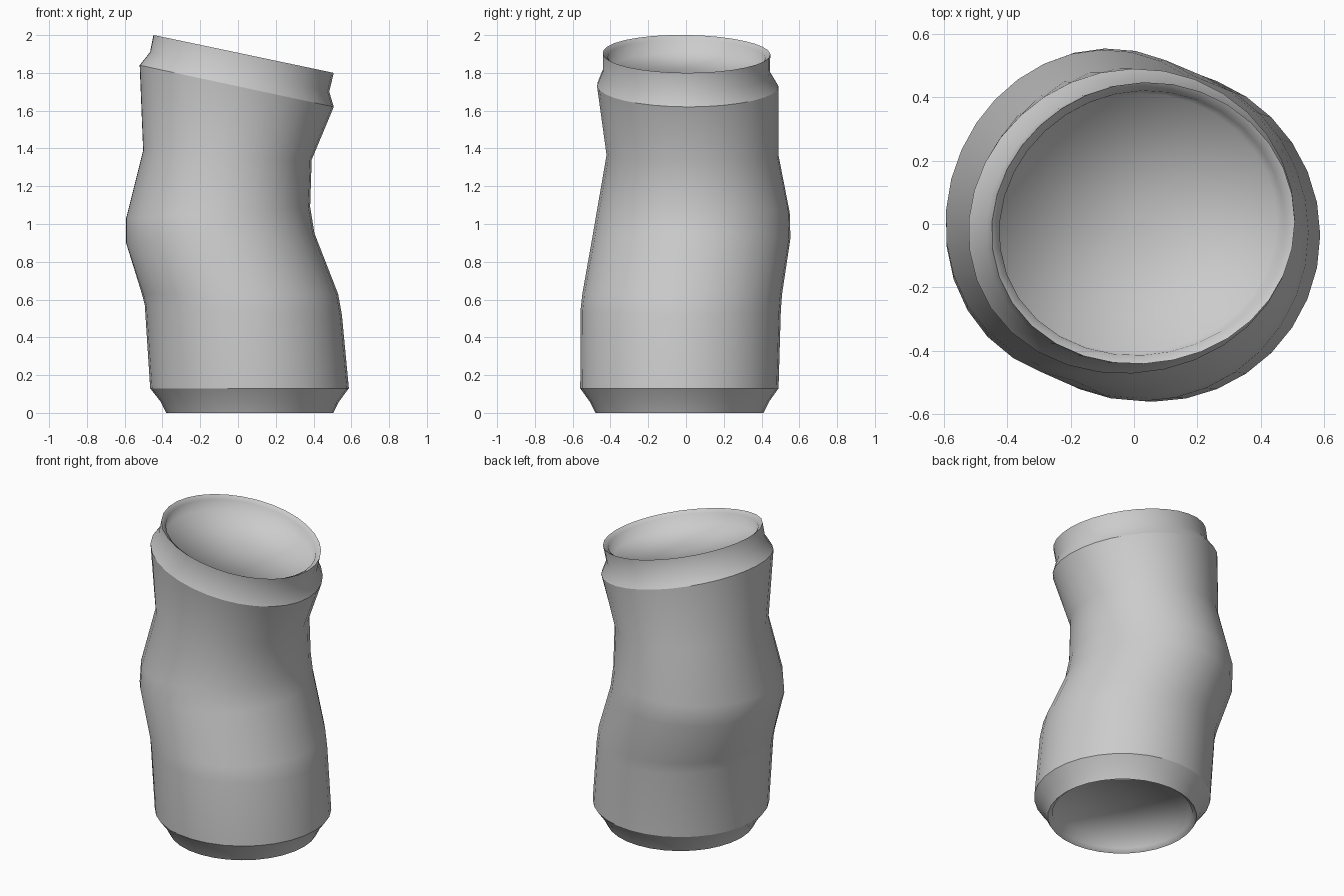
import bpy, bmesh, math
from mathutils import Vector

if "Cube" in bpy.data.objects:
    bpy.data.objects.remove(bpy.data.objects["Cube"])

SIDES = 32

# Outer rings from bottom to top: left x, left z, right x, right z, front y, back y, skew
RINGS = [
    (-0.38, 0.00, 0.505, 0.00, -0.48, 0.41, 0),
    (-0.41, 0.06, 0.535, 0.06, -0.51, 0.44, 0),
    (-0.465, 0.13, 0.587, 0.13, -0.56, 0.49, 0),
    (-0.493, 0.57, 0.55, 0.52, -0.557, 0.503, 0.2),
    (-0.508, 0.63, 0.53, 0.63, -0.547, 0.51, 0.3),
    (-0.59, 0.90, 0.405, 0.95, -0.49, 0.557, 1),
    (-0.59, 1.03, 0.382, 1.09, -0.467, 0.553, 1),
    (-0.50, 1.39, 0.39, 1.34, -0.415, 0.493, 1),
    (-0.518, 1.84, 0.507, 1.62, -0.465, 0.493, 1),
    (-0.463, 1.91, 0.483, 1.70, -0.435, 0.447, 1),
    (-0.445, 2.00, 0.507, 1.80, -0.435, 0.45, 1),
]
# Recess profile: ring scale, depth
RECESS = [(0.94, 0.02), (0.92, 0.09), (0.02, 0.09)]


def lobe(angle, degrees):
    return max(0, math.cos(angle - math.radians(degrees))) ** 4


def ring_points(ring, scale=1.0, offset=Vector((0, 0, 0))):
    xl, zl, xr, zr, yf, yb, skew = ring
    center = Vector(((xl + xr) / 2, (yf + yb) / 2, (zl + zr) / 2)) + offset
    across = Vector(((xr - xl) / 2, 0, (zr - zl) / 2))
    deep = Vector((0, (yb - yf) / 2, 0))
    points = []
    for i in range(SIDES):
        a = 2 * math.pi * i / SIDES
        # slightly uneven roundness: fuller at front left, flatter at back left
        k = scale * (1 + skew * (0.05 * lobe(a, 225) - 0.03 * lobe(a, 135)))
        points.append(center + (across * math.cos(a) + deep * math.sin(a)) * k)
    return points


def recess(ring, inward):
    return [ring_points(ring, s, inward * d) for s, d in RECESS]


# Solid crooked tube with a recess at each end
top_in = Vector((-0.2, 0, -0.95)).normalized()
loops = recess(RINGS[0], Vector((0, 0, 1)))[::-1]
first = len(loops)
loops += [ring_points(r) for r in RINGS]
loops += recess(RINGS[-1], top_in)

bm = bmesh.new()
rows = [[bm.verts.new(p) for p in loop] for loop in loops]
for a, b in zip(rows, rows[1:]):
    for i in range(SIDES):
        j = (i + 1) % SIDES
        bm.faces.new((a[i], a[j], b[j], b[i]))
bm.faces.new(rows[0][::-1])
bm.faces.new(rows[-1])
bmesh.ops.recalc_face_normals(bm, faces=bm.faces)

# Smooth everywhere except the lips and the two shoulder edges
for f in bm.faces:
    f.smooth = True
for r in (0, 2, 8, 10):
    row = rows[first + r]
    for i in range(SIDES):
        bm.edges.get((row[i], row[(i + 1) % SIDES])).smooth = False

mesh = bpy.data.meshes.new("bent_tube")
bm.to_mesh(mesh)
bm.free()
tube = bpy.data.objects.new("bent_tube", mesh)
bpy.context.collection.objects.link(tube)
